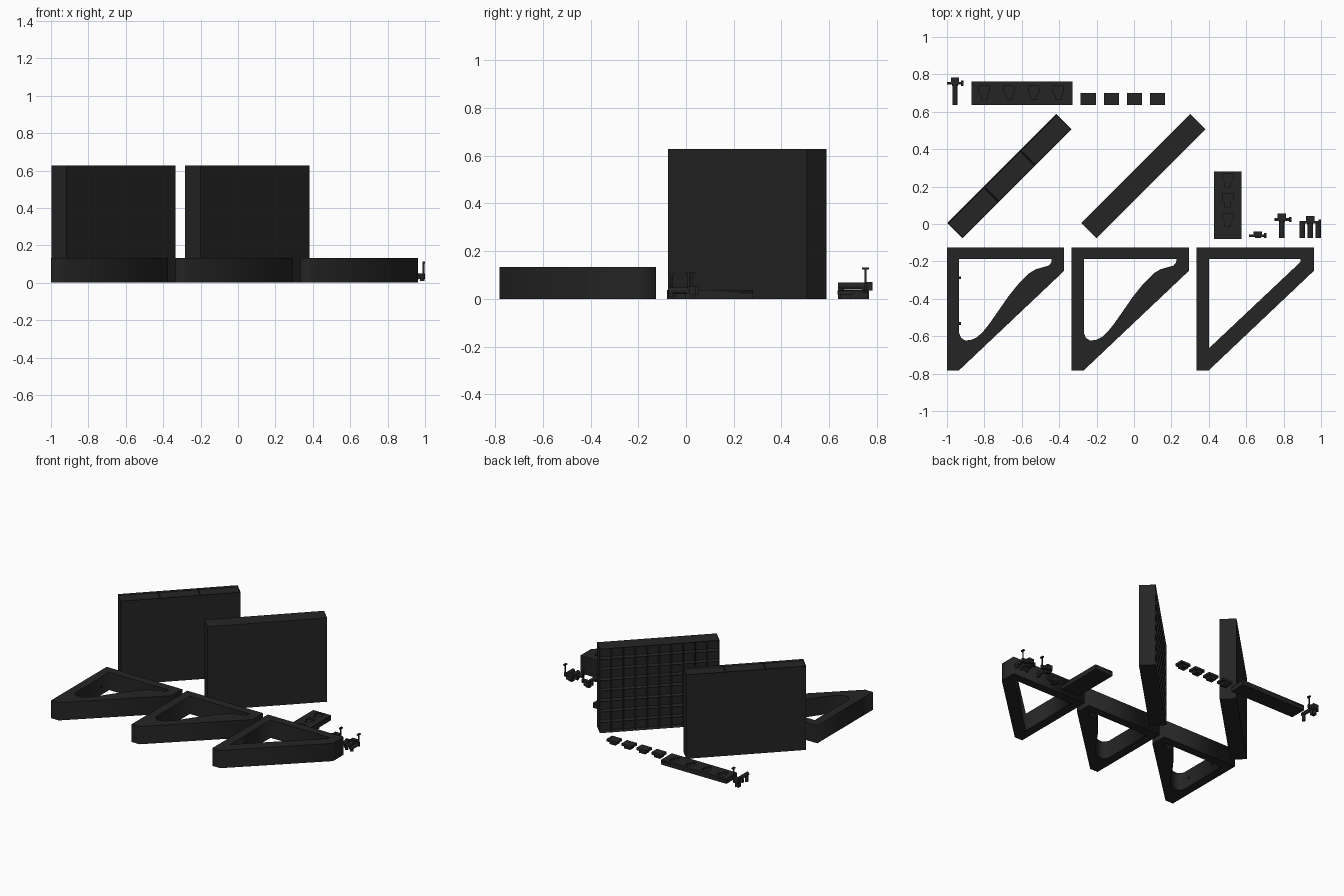
import bpy, bmesh, math
from mathutils import Vector, Matrix

if "Cube" in bpy.data.objects:
    bpy.data.objects.remove(bpy.data.objects["Cube"])

black = bpy.data.materials.new("matte black")
black.diffuse_color = (0.018, 0.018, 0.018, 1)
black.use_nodes = True
black.node_tree.nodes["Principled BSDF"].inputs["Base Color"].default_value = black.diffuse_color


def finish(name, bm, matrix=None):
    me = bpy.data.meshes.new(name)
    bm.to_mesh(me)
    bm.free()
    me.materials.append(black)
    ob = bpy.data.objects.new(name, me)
    if matrix:
        ob.matrix_world = matrix
    bpy.context.collection.objects.link(ob)
    return ob


def add_box(bm, x0, x1, y0, y1, z0, z1):
    m = Matrix.Translation(((x0 + x1) / 2, (y0 + y1) / 2, (z0 + z1) / 2))
    bmesh.ops.create_cube(bm, size=1, matrix=m @ Matrix.Diagonal((x1 - x0, y1 - y0, z1 - z0, 1)))


def add_rod(bm, a, b, r, sides=12):
    a, b = Vector(a), Vector(b)
    d = b - a
    m = Matrix.Translation((a + b) / 2) @ d.to_track_quat('Z', 'Y').to_matrix().to_4x4()
    bmesh.ops.create_cone(bm, cap_ends=True, segments=sides, radius1=r, radius2=r, depth=d.length, matrix=m)


def plate(name, loops, z0, z1):
    """Flat plate: first loop is the outline, the others are holes."""
    cu = bpy.data.curves.new(name, 'CURVE')
    cu.dimensions = '2D'
    cu.fill_mode = 'BOTH'
    cu.extrude = (z1 - z0) / 2
    for loop in loops:
        sp = cu.splines.new('POLY')
        sp.points.add(len(loop) - 1)
        for p, (x, y) in zip(sp.points, loop):
            p.co = (x, y, 0, 1)
        sp.use_cyclic_u = True
    cu.materials.append(black)
    ob = bpy.data.objects.new(name, cu)
    ob.location.z = (z0 + z1) / 2
    bpy.context.collection.objects.link(ob)
    bpy.ops.object.select_all(action='DESELECT')
    ob.select_set(True)
    bpy.context.view_layer.objects.active = ob
    bpy.ops.object.convert(target='MESH')
    return bpy.context.object


# Triangular shelf brackets: two with a curved opening, one straight
outline = [(0, -.782), (0, -.125), (.627, -.125), (.627, -.25), (.065, -.782)]
curved = [(.065, -.187), (.56, -.187), (.558, -.205), (.545, -.222), (.51, -.232), (.475, -.242),
          (.44, -.263), (.38, -.323), (.33, -.385), (.28, -.457), (.227, -.533), (.195, -.573),
          (.163, -.604), (.13, -.62), (.098, -.623), (.077, -.61), (.065, -.585)]
straight = [(.065, -.187), (.555, -.187), (.555, -.203), (.065, -.665)]
for name, x, hole in (("left_bracket", -1, curved), ("middle_bracket", -.333, curved),
                      ("right_bracket", .335, straight)):
    plate(name, [[(px + x, py) for px, py in loop] for loop in (outline, hole)], 0, .133)

# Small studs inside the left bracket
bm = bmesh.new()
for y in (-.287, -.532):
    add_rod(bm, (-.94, y, .066), (-.925, y, .066), .007)
finish("bracket_studs", bm)


def panel(name, x, face, cols, rows, rim, depth):
    """Upright diagonal slab with one face divided into recessed cells."""
    hx, hy, h = .4125, .0573, .628
    bm = bmesh.new()
    add_box(bm, -hx, hx, -hy, hy, 0, h)
    bm.normal_update()
    n = Vector(face)
    bmesh.ops.delete(bm, geom=[f for f in bm.faces if f.normal.dot(n) > .9], context='FACES')

    def point(i, j):
        u, v = i / cols, j / rows
        if face[1]:
            return (hx - 2 * hx * u, hy, h * v)
        return (-hx + 2 * hx * u, -hy + 2 * hy * v, h)
    grid = [[bm.verts.new(point(i, j)) for j in range(rows + 1)] for i in range(cols + 1)]
    cells = [bm.faces.new((grid[i][j], grid[i + 1][j], grid[i + 1][j + 1], grid[i][j + 1]))
             for i in range(cols) for j in range(rows)]
    bm.normal_update()
    bmesh.ops.inset_individual(bm, faces=cells, thickness=rim, depth=-depth)
    bmesh.ops.remove_doubles(bm, verts=bm.verts, dist=1e-5)
    return finish(name, bm, Matrix.Translation((x, .256, 0)) @ Matrix.Rotation(math.pi / 4, 4, 'Z'))


panel("tray_panel", -.666, (0, 0, 1), 3, 1, .006, .01)
panel("waffle_panel", .05, (0, 1, 0), 10, 8, .008, .03)

# Mounting bars with keyhole recesses
key = [(-.028, .035), (.028, .035), (.028, 0), (.015, -.012), (.015, -.036),
       (-.015, -.036), (-.015, -.012), (-.028, 0)]


def keyhole_bar(name, x0, x1, y0, y1, centres):
    bm = bmesh.new()
    add_box(bm, x0, x1, y0, y1, 0, .025)
    finish(name + "_base", bm)
    holes = [[(cx + x, cy + y) for x, y in key] for cx, cy in centres]
    plate(name + "_top", [[(x0, y0), (x1, y0), (x1, y1), (x0, y1)]] + holes, .025, .037)


keyhole_bar("long_bar", -.868, -.328, .637, .762, [(x, .702) for x in (-.8, -.667, -.537, -.404)])
keyhole_bar("short_bar", .427, .575, -.08, .28, [(.5, y) for y in (.235, .128, .022)])

# Row of stepped plugs
for i in range(4):
    x = -.244 + i * .1233
    bm = bmesh.new()
    add_box(bm, x - .025, x + .025, .645, .692, 0, .018)
    add_box(bm, x - .041, x + .041, .635, .7, .018, .036)
    finish(f"plug_{i + 1}", bm)


def hook(name, x, y, x0, x1, prongs, y_tip, y_head, top):
    """Cross plate with forward prongs, a rear key and an upright catch at its right end."""
    zc = top - .078
    bm = bmesh.new()
    add_box(bm, x0, x1, y - .007, y + .007, zc - .014, zc + .014)
    add_box(bm, x - .022, x + .022, y, y_head, zc - .018, zc + .018)
    add_box(bm, x - .016, x + .016, y - .014, y + .014, 0, zc)
    for px in prongs:
        add_rod(bm, (px, y, zc), (px, y_tip, zc), .014)
        add_rod(bm, (px, y_tip + .013, 0 if top > .12 else .01), (px, y_tip + .013, zc), .012)
    add_rod(bm, (x1 - .008, y, zc), (x1 - .008, y, top - .005), .005)
    add_box(bm, x1 - .014, x1, y - .014, y + .014, top - .009, top)
    finish(name, bm)


hook("long_hook", -.957, .752, -1, -.912, [-.957], .637, .782, .132)
hook("stub_hook", .662, -.062, .615, .708, [], 0, -.04, .108)
hook("single_hook", .79, .024, .752, .842, [.79], -.075, .055, .113)
hook("triple_hook", .942, .01, .885, 1, [.9, .942, .985], -.075, .042, .113)
